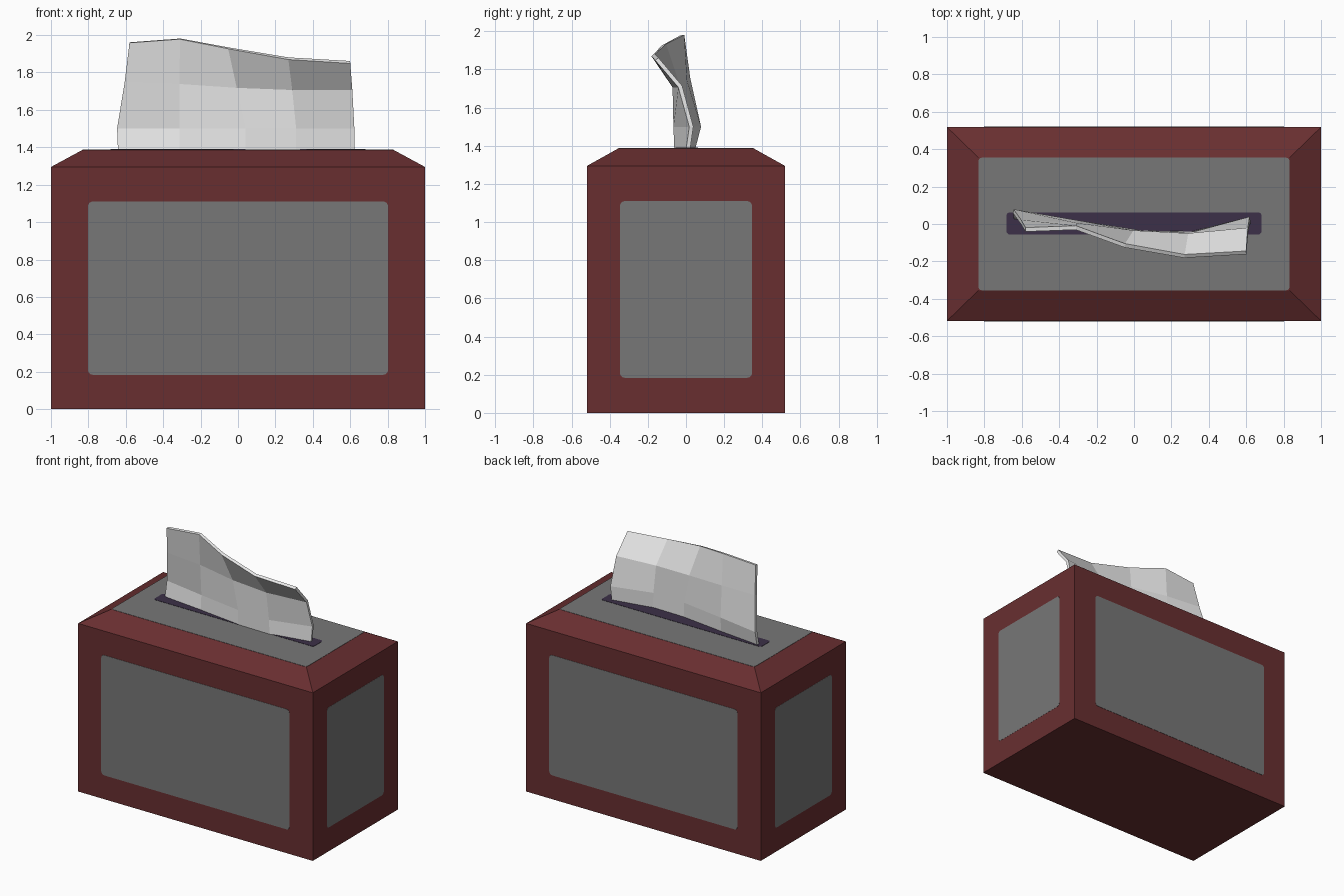
import bpy, bmesh, math
from mathutils import Matrix, Vector

if "Cube" in bpy.data.objects:
    bpy.data.objects.remove(bpy.data.objects["Cube"])


def material(name, rgb):
    m = bpy.data.materials.new(name)
    m.diffuse_color = (*rgb, 1)
    m.use_nodes = True
    m.node_tree.nodes["Principled BSDF"].inputs["Base Color"].default_value = m.diffuse_color
    return m


RED = material("dark red card", (0.14, 0.028, 0.03))
GREY = material("grey panel", (0.185, 0.185, 0.185))
SLOT = material("dark slot", (0.045, 0.03, 0.065))
WHITE = material("white tissue", (0.8, 0.8, 0.8))

HX, HY, SHOULDER, TOP = 1.0, 0.518, 1.295, 1.386
TX, TY = 0.832, 0.355


def finish(name, bm, mat):
    bmesh.ops.recalc_face_normals(bm, faces=bm.faces)
    me = bpy.data.meshes.new(name)
    bm.to_mesh(me)
    bm.free()
    me.materials.append(mat)
    ob = bpy.data.objects.new(name, me)
    bpy.context.collection.objects.link(ob)
    return ob


def plate(name, hw, hh, radius, mat, centre, right, up, thick=0.003):
    """Thin rounded rectangle lying on a face spanned by right and up."""
    r, u = Vector(right), Vector(up)
    n = r.cross(u)
    bm = bmesh.new()
    ring = []
    for k, (sx, sy) in enumerate([(1, 1), (-1, 1), (-1, -1), (1, -1)]):
        for i in range(5):
            a = math.radians(90 * k + 22.5 * i)
            x = sx * (hw - radius) + radius * math.cos(a)
            y = sy * (hh - radius) + radius * math.sin(a)
            ring.append(bm.verts.new(Vector(centre) + r * x + u * y - n * 0.001))
    face = bm.faces.new(ring)
    ext = bmesh.ops.extrude_face_region(bm, geom=[face])
    verts = [g for g in ext["geom"] if isinstance(g, bmesh.types.BMVert)]
    bmesh.ops.translate(bm, verts=verts, vec=n * thick)
    return finish(name, bm, mat)


# Box body with a sloping shoulder, stacked from three rectangles
bm = bmesh.new()
rings = [[bm.verts.new((sx * x, sy * y, z)) for sx, sy in ((-1, -1), (1, -1), (1, 1), (-1, 1))]
         for x, y, z in ((HX, HY, 0), (HX, HY, SHOULDER), (TX, TY, TOP))]
for lo, hi in zip(rings, rings[1:]):
    for i in range(4):
        j = (i + 1) % 4
        bm.faces.new((lo[i], lo[j], hi[j], hi[i]))
bm.faces.new(rings[0])
bm.faces.new(rings[-1])
finish("box_body", bm, RED)

# Grey panels on the four walls
PZ, PH = 0.647, 0.463
for s, fb, lr in ((1, "back", "right"), (-1, "front", "left")):
    plate(fb + "_panel", 0.802, PH, 0.025, GREY, (0, s * HY, PZ), (-s, 0, 0), (0, 0, 1))
    plate(lr + "_panel", 0.346, PH, 0.025, GREY, (s * HX, 0, PZ), (0, s, 0), (0, 0, 1), 0.002)

# Top panel and the slot
plate("top_panel", TX, TY, 0.02, GREY, (0, 0, TOP), (1, 0, 0), (0, 1, 0))
plate("tissue_slot", 0.682, 0.059, 0.018, SLOT, (0, 0.003, TOP + 0.002), (1, 0, 0), (0, 1, 0))

# Tissue: a creased sheet, rows from the slot upwards
rows = [
    [(-0.64, 0.035, 1.375), (-0.31, 0.0, 1.375), (0.04, -0.045, 1.375), (0.31, -0.05, 1.375), (0.62, 0.01, 1.375)],
    [(-0.645, 0.068, 1.5), (-0.31, 0.01, 1.5), (0.04, -0.045, 1.5), (0.31, -0.055, 1.5), (0.62, 0.028, 1.5)],
    [(-0.605, 0.012, 1.75), (-0.31, -0.005, 1.74), (-0.005, -0.045, 1.72), (0.29, -0.06, 1.71), (0.61, -0.03, 1.71)],
    [(-0.58, -0.03, 1.96), (-0.31, -0.02, 1.98), (-0.05, -0.115, 1.93), (0.27, -0.172, 1.875), (0.60, -0.153, 1.855)],
]
bm = bmesh.new()
grid = [[bm.verts.new(p) for p in row] for row in rows]
for lo, hi in zip(grid, grid[1:]):
    for i in range(4):
        bm.faces.new((lo[i], lo[i + 1], hi[i + 1], hi[i]))
tissue = finish("tissue", bm, WHITE)
solid = tissue.modifiers.new("thickness", "SOLIDIFY")
solid.thickness = 0.022
solid.offset = 0
